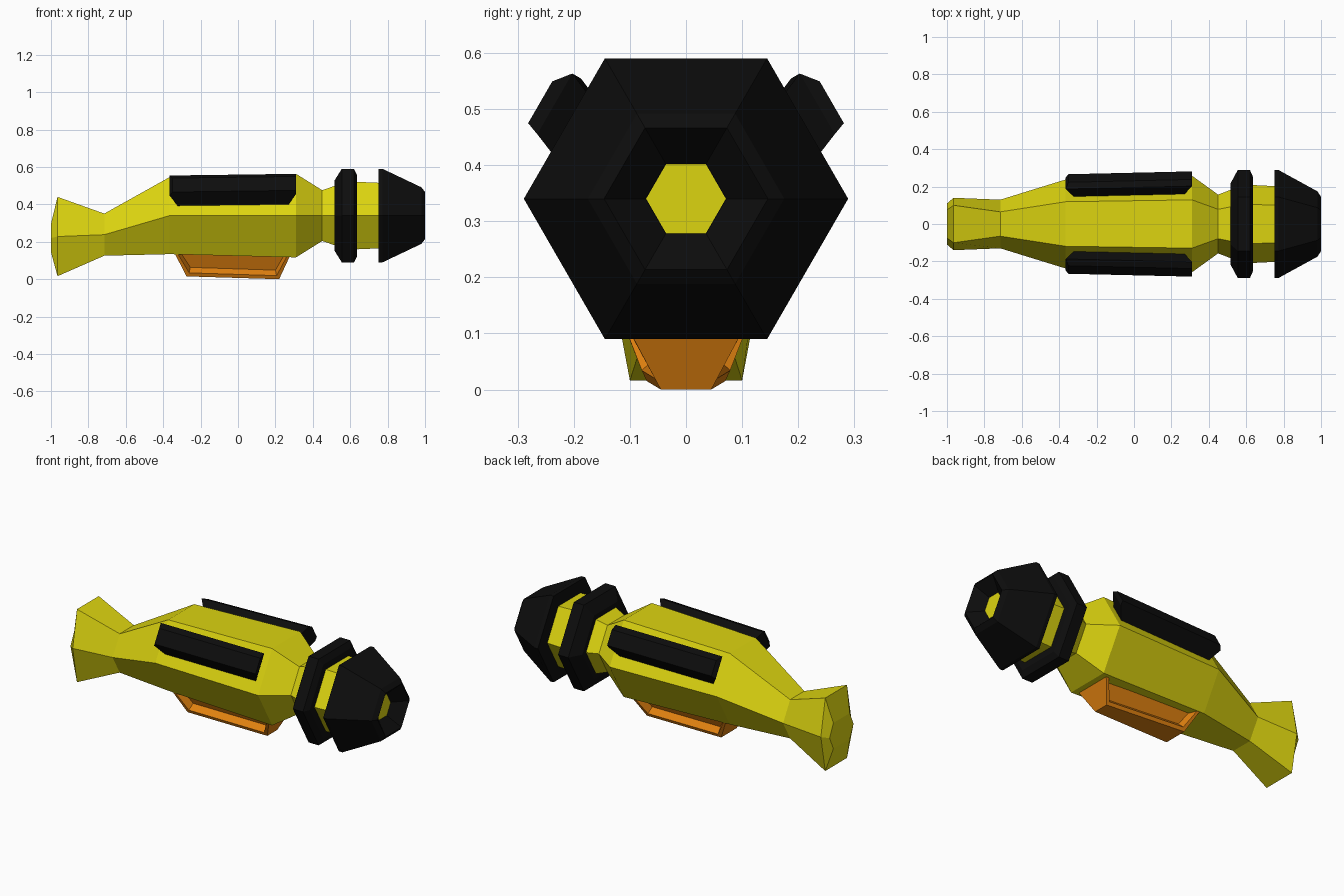
import bpy, bmesh, math
from mathutils import Vector

if "Cube" in bpy.data.objects:
    bpy.data.objects.remove(bpy.data.objects["Cube"])


def material(name, rgb):
    m = bpy.data.materials.new(name)
    m.diffuse_color = (*rgb, 1)
    m.use_nodes = True
    m.node_tree.nodes["Principled BSDF"].inputs["Base Color"].default_value = m.diffuse_color
    return m


YELLOW = material("yellow", (0.72, 0.66, 0.005))
BLACK = material("black", (0.004, 0.004, 0.004))
ORANGE = material("orange", (0.75, 0.22, 0.005))


def finish(name, bm, mat):
    bmesh.ops.recalc_face_normals(bm, faces=bm.faces[:])
    mesh = bpy.data.meshes.new(name)
    bm.to_mesh(mesh)
    bm.free()
    mesh.materials.append(mat)
    ob = bpy.data.objects.new(name, mesh)
    bpy.context.collection.objects.link(ob)
    return ob


def loft(name, rings, mat):
    """Skin a list of equal-length point rings and cap both ends."""
    bm = bmesh.new()
    loops = [[bm.verts.new(p) for p in ring] for ring in rings]
    n = len(loops[0])
    for a, b in zip(loops, loops[1:]):
        for i in range(n):
            j = (i + 1) % n
            bm.faces.new((a[i], a[j], b[j], b[i]))
    bm.faces.new(loops[0])
    bm.faces.new(loops[-1])
    return finish(name, bm, mat)


def hexagon(x, cz, r, flat=None, half=None):
    """Hexagon across x with side corners at +-r and a flat top and bottom."""
    f = flat or r / 2
    h = half or r * math.sqrt(3) / 2
    return [(x, y, cz + z) for y, z in
            ((r, 0), (f, h), (-f, h), (-r, 0), (-f, -h), (f, -h))]


C = 0.34  # height of the main axis

# Long tapered body with flared tail
loft("body", [
    hexagon(-1.0, 0.22, 0.11, 0.075, 0.075),
    hexagon(-0.965, 0.228, 0.14, 0.10, 0.212),
    hexagon(-0.715, 0.238, 0.13),
    hexagon(-0.365, C, 0.238),
    hexagon(0.31, C, 0.258),
    hexagon(0.45, C, 0.157),
    hexagon(0.56, C, 0.20),
    hexagon(0.64, C, 0.208),
    hexagon(0.80, C, 0.20)], YELLOW)

# Black collar and nose with a recessed yellow lens
loft("collar", [hexagon(x, C, r) for x, r in
     ((0.515, 0.215), (0.555, 0.289), (0.62, 0.289), (0.637, 0.25))], BLACK)
loft("nose", [hexagon(x, C, r) for x, r in
     ((0.75, 0.289), (0.772, 0.289), (0.98, 0.175), (1.0, 0.146), (0.93, 0.072))], BLACK)
loft("lens", [hexagon(x, C, 0.071) for x in (0.90, 0.932)], YELLOW)


# Black pads on the two upper slanted faces
def pad_ring(side, n, t0, t1, x0, x1):
    ring = []
    for x, t in ((x0, t0), (x1, t0), (x1, t1), (x0, t1)):
        k = n - 0.018 * (0.31 - x) / 0.675  # follow the body taper
        ring.append((x, side * (0.866 * k + 0.5 * t), C + 0.5 * k - 0.866 * t))
    return ring


for side, label in ((-1, "front"), (1, "back")):
    loft(label + "_pad", [
        pad_ring(side, 0.205, -0.057, 0.067, -0.31, 0.26),
        pad_ring(side, 0.287, -0.092, 0.033, -0.365, 0.31),
        pad_ring(side, 0.311, -0.062, 0.024, -0.35, 0.31)], BLACK)

# Orange underside grip, sides recessed between a raised rim
bm = bmesh.new()
top = [(-0.345, -0.125, 0.15), (0.29, -0.125, 0.15), (0.29, 0.125, 0.15), (-0.345, 0.125, 0.15)]
low = [(-0.275, -0.07, 0.015), (0.22, -0.045, 0), (0.22, 0.045, 0), (-0.275, 0.07, 0.015)]
a = [bm.verts.new(p) for p in top]
b = [bm.verts.new(p) for p in low]
sides = [bm.faces.new((a[i], a[(i + 1) % 4], b[(i + 1) % 4], b[i])) for i in range(4)]
bm.faces.new(a)
bm.faces.new(b)
bmesh.ops.recalc_face_normals(bm, faces=bm.faces[:])
for f in (sides[0], sides[2]):
    s = math.copysign(1, f.calc_center_median().y)
    bmesh.ops.inset_individual(bm, faces=[f], thickness=0.025)
    bmesh.ops.inset_individual(bm, faces=[f], thickness=0.012)
    for v in f.verts:
        v.co += Vector((0, -s * 0.035, 0.02))
finish("grip", bm, ORANGE)
